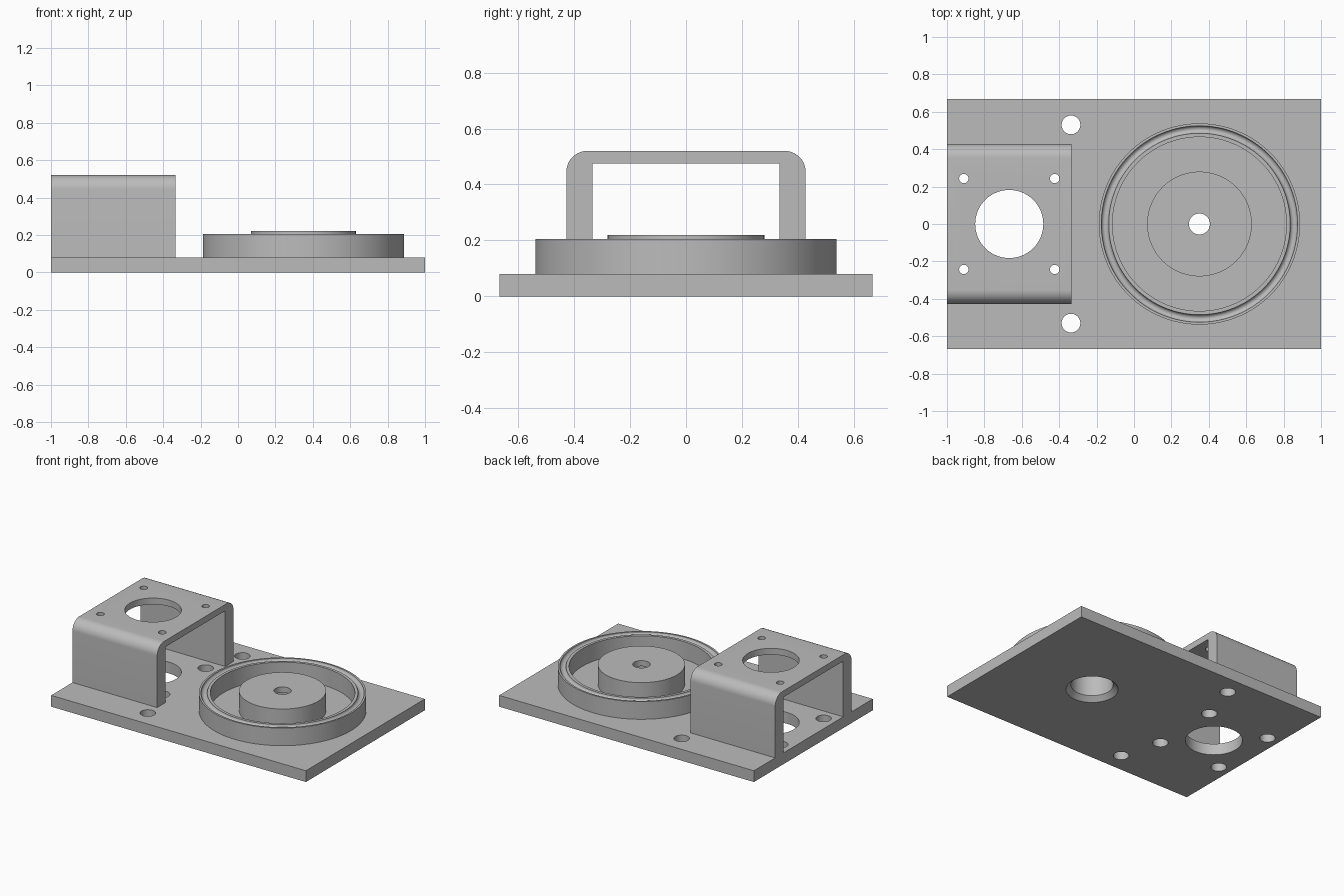
import bpy, bmesh, math
from mathutils import Matrix, Vector

cube = bpy.data.objects.get("Cube")
if cube:
    bpy.data.objects.remove(cube)

grey = bpy.data.materials.new("machined grey")
grey.use_nodes = True
grey.diffuse_color = (0.5, 0.5, 0.5, 1)
grey.node_tree.nodes["Principled BSDF"].inputs["Base Color"].default_value = (0.5, 0.5, 0.5, 1)

PLATE_TOP = 0.08
MOTOR_X, HUB_X = -0.667, 0.35
SCREWS = [(MOTOR_X + sx * 0.243, sy * 0.243) for sx in (-1, 1) for sy in (-1, 1)]


def finish(name, bm):
    bmesh.ops.recalc_face_normals(bm, faces=bm.faces)
    mesh = bpy.data.meshes.new(name)
    bm.to_mesh(mesh)
    bm.free()
    mesh.materials.append(grey)
    obj = bpy.data.objects.new(name, mesh)
    bpy.context.collection.objects.link(obj)
    return obj


def smooth(obj):
    bpy.ops.object.select_all(action='DESELECT')
    obj.select_set(True)
    bpy.context.view_layer.objects.active = obj
    bpy.ops.object.shade_smooth_by_angle(angle=math.radians(30))


def extrude_profile(name, points, offset):
    bm = bmesh.new()
    face = bm.faces.new([bm.verts.new(p) for p in points])
    out = bmesh.ops.extrude_face_region(bm, geom=[face])
    moved = [v for v in out["geom"] if isinstance(v, bmesh.types.BMVert)]
    bmesh.ops.translate(bm, verts=moved, vec=offset)
    # the extrusion keeps the starting face, so the solid is closed
    return finish(name, bm)


def lathe(name, profile, x, steps=96):
    """Spin an (r, z) profile around the vertical axis at x."""
    bm = bmesh.new()
    verts = [bm.verts.new((r, 0, z)) for r, z in profile]
    edges = [bm.edges.new(pair) for pair in zip(verts, verts[1:])]
    bmesh.ops.spin(bm, geom=verts + edges, cent=(0, 0, 0), axis=(0, 0, 1),
                   angle=math.tau, steps=steps)
    bmesh.ops.remove_doubles(bm, verts=bm.verts, dist=1e-5)
    bmesh.ops.translate(bm, verts=bm.verts, vec=(x, 0, 0))
    return finish(name, bm)


def drill(obj, holes, z0, z1):
    """Cut vertical holes given as (x, y, lower radius, upper radius)."""
    bm = bmesh.new()
    for x, y, r0, r1 in holes:
        bmesh.ops.create_cone(bm, cap_ends=True, segments=64, radius1=r0, radius2=r1,
                              depth=z1 - z0,
                              matrix=Matrix.Translation((x, y, (z0 + z1) / 2)))
    cutter = finish("hole_cutter", bm)
    cutter.hide_render = True
    mod = obj.modifiers.new("holes", 'BOOLEAN')
    mod.operation, mod.solver, mod.object = 'DIFFERENCE', 'EXACT', cutter
    bpy.context.view_layer.update()
    graph = bpy.context.evaluated_depsgraph_get()
    mesh = bpy.data.meshes.new_from_object(obj.evaluated_get(graph))
    obj.modifiers.clear()
    obj.data = mesh
    bpy.data.objects.remove(cutter)


# Base plate with bolt, motor and bearing holes
plate = extrude_profile("base_plate",
                        [(x, y, 0) for x, y in ((-1, -0.667), (1, -0.667), (1, 0.667), (-1, 0.667))],
                        Vector((0, 0, PLATE_TOP)))
holes = [(x, y, 0.05, 0.05) for x, y in SCREWS]
holes += [(-0.337, y, 0.05, 0.05) for y in (-0.53, 0.53)]
holes += [(MOTOR_X, 0, 0.182, 0.182), (HUB_X, 0, 0.135, 0.135)]
drill(plate, holes, -0.1, 0.2)
# Countersink under the bearing hole
drill(plate, [(HUB_X, 0, 0.187, 0.125)], -0.02, 0.042)
smooth(plate)

# Bridge bracket with rounded outer shoulders
half, inner, top, under, rad = 0.428, 0.335, 0.52, 0.475, 0.075
side = [(half, PLATE_TOP)]
for i in range(13):
    a = math.radians(90 * i / 12)
    side.append((half - rad + rad * math.cos(a), top - rad + rad * math.sin(a)))
outer = side + [(-y, z) for y, z in reversed(side)]
outline = outer + [(-inner, PLATE_TOP), (-inner, under), (inner, under), (inner, PLATE_TOP)]
bracket = extrude_profile("motor_bracket", [(-1, y, z) for y, z in outline],
                          Vector((0.665, 0, 0)))
drill(bracket, [(MOTOR_X, 0, 0.182, 0.182)] + [(x, y, 0.025, 0.025) for x, y in SCREWS], 0.4, 0.6)
smooth(bracket)

# Outer ring with a round seal groove in its rim
rim, groove_r, groove = 0.205, 0.505, 0.02
arc = [(groove_r + groove * math.cos(t), rim - groove * math.sin(t))
       for t in (math.pi * i / 12 for i in range(13))]
ring = lathe("grooved_ring", [(0.538, PLATE_TOP), (0.538, rim)] + arc
             + [(0.465, rim), (0.465, PLATE_TOP)], HUB_X, 128)
smooth(ring)

# Central hub, bored from below with a small hole through its top
hub = lathe("bearing_hub", [(0.28, PLATE_TOP), (0.28, 0.22), (0.056, 0.22), (0.056, 0.18),
                            (0.135, 0.18), (0.135, PLATE_TOP)], HUB_X)
smooth(hub)
